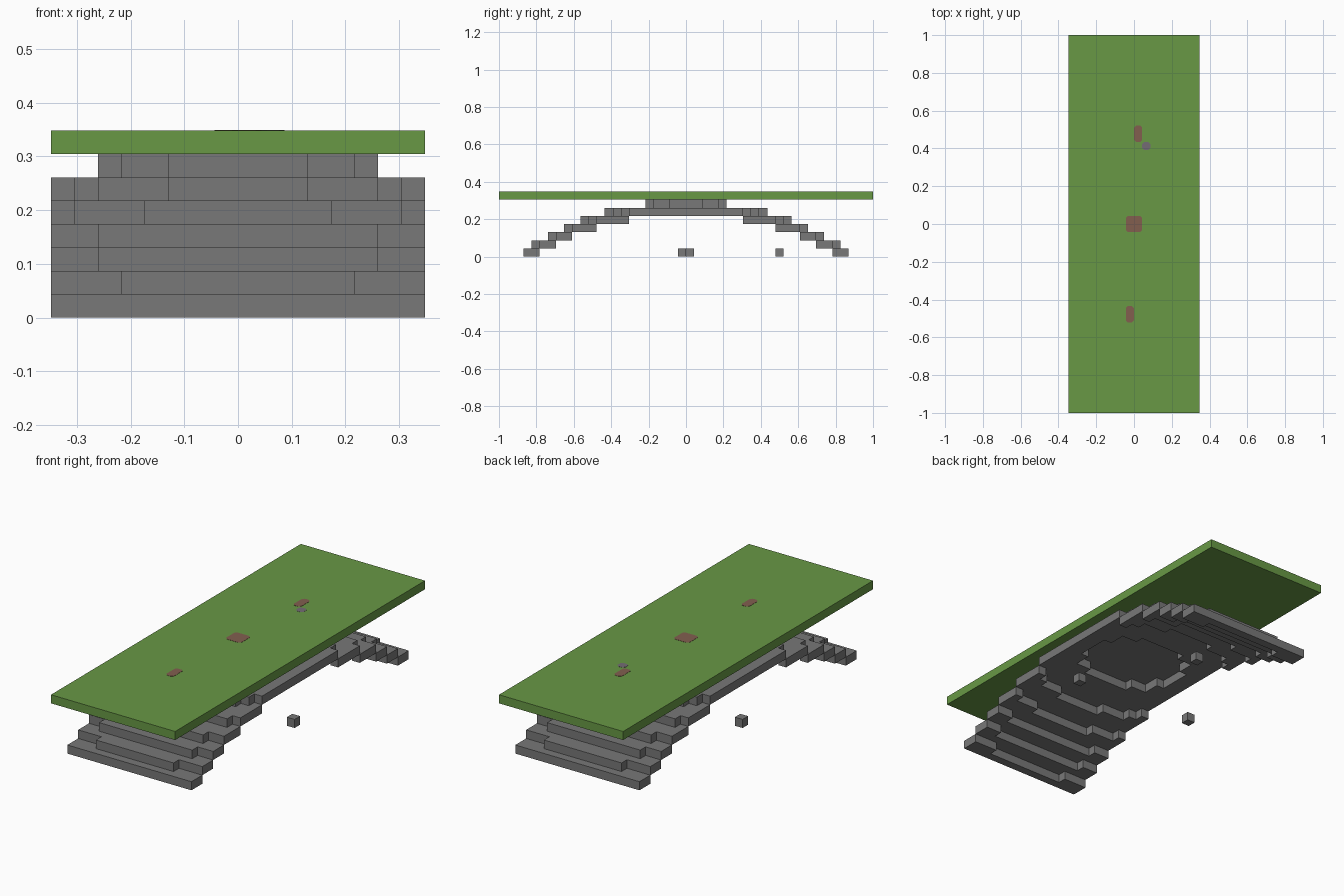
import bpy
import bmesh
import math
from mathutils import Vector

if "Cube" in bpy.data.objects:
    bpy.data.objects.remove(bpy.data.objects["Cube"], do_unlink=True)

U = 2 / 46  # edge of one building block


def material(name, rgb):
    mat = bpy.data.materials.new(name)
    mat.use_nodes = True
    mat.diffuse_color = (*rgb, 1)
    mat.node_tree.nodes["Principled BSDF"].inputs["Base Color"].default_value = (*rgb, 1)
    return mat


GRASS = material("grass_green", (0.138, 0.315, 0.06))
STONE = material("stone_grey", (0.188, 0.188, 0.188))
BROWN = material("brown", (0.225, 0.114, 0.078))
MAUVE = material("mauve_grey", (0.174, 0.15, 0.174))


def finish(name, bm, mat):
    bmesh.ops.recalc_face_normals(bm, faces=bm.faces)
    mesh = bpy.data.meshes.new(name)
    bm.to_mesh(mesh)
    bm.free()
    mesh.materials.append(mat)
    obj = bpy.data.objects.new(name, mesh)
    bpy.context.collection.objects.link(obj)
    return obj


def box(name, low, high, mat):
    """Box between two corners given in blocks."""
    low, high = Vector(low) * U, Vector(high) * U
    bm = bmesh.new()
    bmesh.ops.create_cube(bm, size=1)
    for v in bm.verts:
        v.co = (low + high) / 2 + v.co * (high - low)
    return finish(name, bm, mat)


def course(name, cells, level, mat):
    """One layer of blocks: floor faces where cells are, raised by one block."""
    bm = bmesh.new()
    for x, y in cells:
        bm.faces.new([bm.verts.new((a * U, b * U, level * U)) for a, b in
                      ((x, y), (x + 1, y), (x + 1, y + 1), (x, y + 1))])
    bmesh.ops.remove_doubles(bm, verts=bm.verts, dist=U / 10)
    raised = bmesh.ops.extrude_face_region(bm, geom=bm.faces[:], use_keep_orig=True)
    bmesh.ops.translate(bm, vec=(0, 0, U),
                        verts=[g for g in raised["geom"] if isinstance(g, bmesh.types.BMVert)])
    bmesh.ops.recalc_face_normals(bm, faces=bm.faces)
    bmesh.ops.dissolve_limit(bm, angle_limit=math.radians(1), verts=bm.verts, edges=bm.edges)
    return finish(name, bm, mat)


# Outline of each course, bottom up: (half width, half length) steps
OUTLINES = [
    [(8, 20)],
    [(5, 19), (8, 18)],
    [(6, 17), (8, 16)],
    [(6, 15), (8, 14)],
    [(4, 13), (7, 12), (8, 11)],
    [(3, 10), (6, 9), (7, 8), (8, 7)],
    [(3, 5), (5, 4), (6, 2)],
]


def area(steps):
    return {(x, y) for w, l in steps for x in range(-w, w) for y in range(-l, l)}


# Stepped vault, each course ending where the next one begins
for i, steps in enumerate(OUTLINES):
    above = area(OUTLINES[i + 1]) if i + 1 < len(OUTLINES) else set()
    course(f"arch_course_{i + 1}", area(steps) - above, i, STONE)

# Grass deck
box("deck", (-8, -23, 7), (8, 23, 8), GRASS)

# Loose blocks on the ground
for name, x, y in (("left_block", 7, -1), ("right_block", -8, 0), ("back_block", 0, 11)):
    box(name, (x, y, 0), (x + 1, y + 1, 1), STONE)


def patch(name, x, y, w, l, mat):
    """Thin plate with clipped corners lying on the deck."""
    c = 0.25
    ring = [(c, 0), (w - c, 0), (w, c), (w, l - c), (w - c, l), (c, l), (0, l - c), (0, c)]
    bm = bmesh.new()
    face = bm.faces.new([bm.verts.new(((x + a) * U, (y + b) * U, 8 * U - 0.001)) for a, b in ring])
    top = bmesh.ops.extrude_face_region(bm, geom=[face], use_keep_orig=True)
    bmesh.ops.translate(bm, vec=(0, 0, 0.002),
                        verts=[g for g in top["geom"] if isinstance(g, bmesh.types.BMVert)])
    return finish(name, bm, mat)


# Bare patches in the grass
patch("middle_patch", -1, -1, 2, 2, BROWN)
patch("back_patch", 0, 10, 1, 2, BROWN)
patch("front_patch", -1, -12, 1, 2, BROWN)
patch("small_patch", 1, 9, 1, 1, MAUVE)
